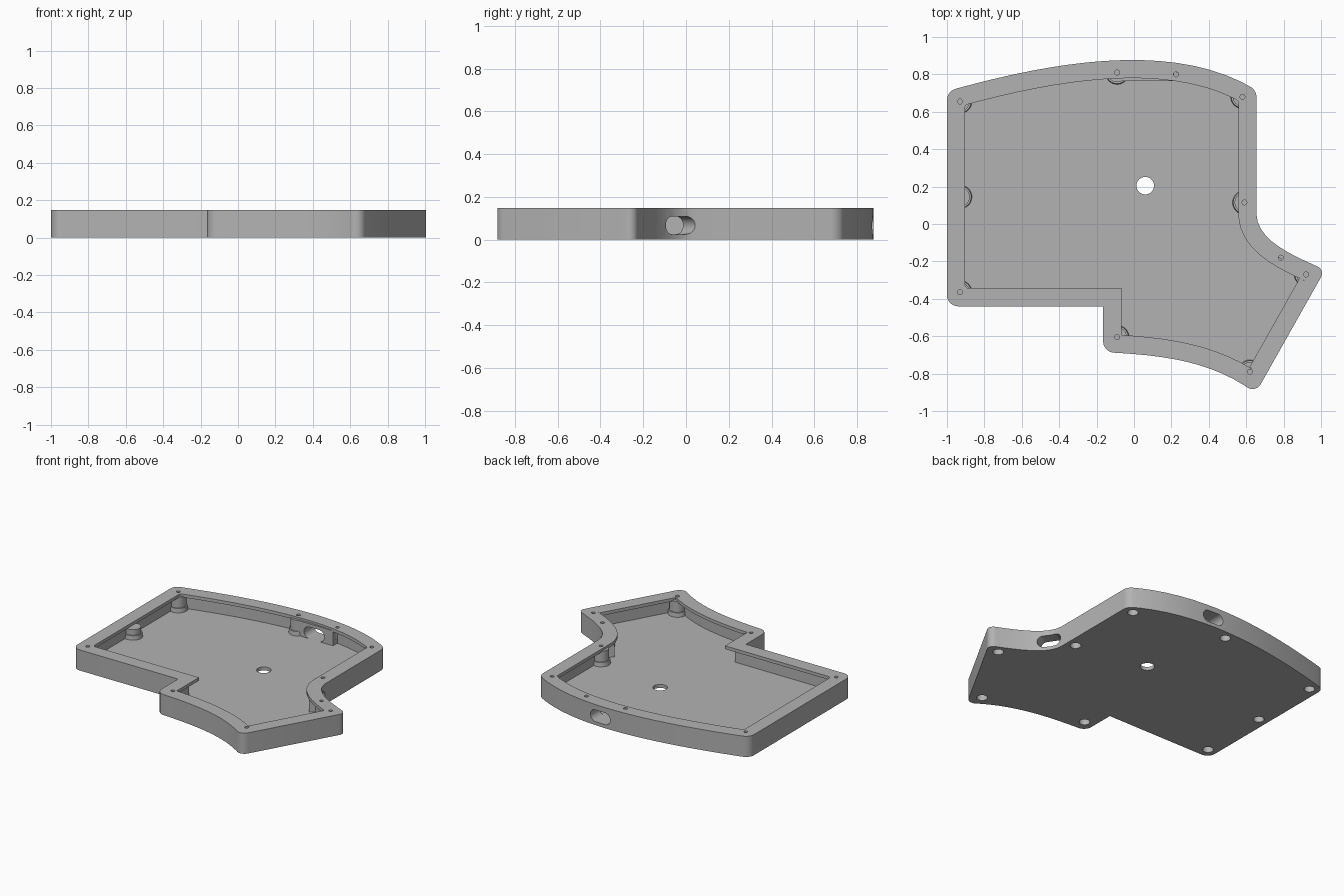
import bpy, math
from mathutils import Vector

if "Cube" in bpy.data.objects:
    bpy.data.objects.remove(bpy.data.objects["Cube"], do_unlink=True)

HEIGHT, FLOOR, LIP = 0.147, 0.025, 0.122

grey = bpy.data.materials.new("case_grey")
grey.use_nodes = True
grey.diffuse_color = (0.45, 0.45, 0.45, 1)
grey.node_tree.nodes["Principled BSDF"].inputs["Base Color"].default_value = (0.45, 0.45, 0.45, 1)


def bezier(a, b, c, d, steps):
    """Points along a cubic curve, both ends included."""
    a, b, c, d = map(Vector, (a, b, c, d))
    out = []
    for i in range(steps + 1):
        t = i / steps
        s = 1 - t
        out.append(a * s**3 + b * 3 * s * s * t + c * 3 * s * t * t + d * t**3)
    return out


# Sharp outline, clockwise from the back right-hand corner
back = bezier((-1, 0.71), (-0.5, 0.85), (0.2, 1.0), (0.655, 0.715), 18)
side = bezier((0.655, 0.05), (0.66, -0.09), (0.85, -0.17), (1.022, -0.245), 10)
front = bezier((0.65, -0.905), (0.42, -0.73), (0.15, -0.70), (-0.165, -0.685), 12)
OUTLINE = back + side + front + [Vector((-0.165, -0.44)), Vector((-1, -0.44))]


def inset(points, dist):
    """Move a clockwise outline inwards with mitred corners."""
    out = []
    for i, p in enumerate(points):
        d1 = (p - points[i - 1]).normalized()
        d2 = (points[(i + 1) % len(points)] - p).normalized()
        n1, n2 = Vector((d1.y, -d1.x)), Vector((d2.y, -d2.x))
        out.append(p + (n1 + n2) * dist / (1 + n1.dot(n2)))
    return out


def fillet(points, radius):
    """Round the convex corners of a clockwise outline."""
    out = []
    for i, p in enumerate(points):
        u = points[i - 1] - p
        v = points[(i + 1) % len(points)] - p
        turn = math.pi - u.angle(v)
        convex = u.x * v.y - u.y * v.x > 0
        if turn < 0.5 or not convex:
            out.append(p)
            continue
        t = min(radius * math.tan(turn / 2), 0.8 * u.length, 0.8 * v.length)
        a, b = p + u.normalized() * t, p + v.normalized() * t
        out += bezier(a, a.lerp(p, 0.55), b.lerp(p, 0.55), b, 8)
    return out


def add_mesh(name, verts, faces):
    mesh = bpy.data.meshes.new(name)
    mesh.from_pydata([tuple(v) for v in verts], [], faces)
    mesh.materials.append(grey)
    obj = bpy.data.objects.new(name, mesh)
    bpy.context.collection.objects.link(obj)
    return obj


def loft(name, lower, upper):
    """Closed solid between two clockwise rings of 3D points."""
    n = len(lower)
    faces = [tuple(range(n)), tuple(range(2 * n - 1, n - 1, -1))]
    faces += [(i, n + i, n + (i + 1) % n, (i + 1) % n) for i in range(n)]
    return add_mesh(name, lower + upper, faces)


def prism(name, points, z0, z1):
    return loft(name, [Vector((p.x, p.y, z0)) for p in points],
                [Vector((p.x, p.y, z1)) for p in points])


def ring(x, y, z, r, sides=32):
    return [Vector((x + r * math.cos(a), y - r * math.sin(a), z))
            for a in (math.tau * i / sides for i in range(sides))]


def cylinder(name, x, y, z0, z1, r0, r1=None):
    return loft(name, ring(x, y, z0, r0), ring(x, y, z1, r1 or r0))


def combine(tool, operation):
    """Apply a boolean to the case and discard the tool."""
    mod = case.modifiers.new(operation, "BOOLEAN")
    mod.operation, mod.object, mod.solver = operation, tool, "EXACT"
    bpy.context.view_layer.objects.active = case
    bpy.ops.object.modifier_apply(modifier=mod.name)
    bpy.data.objects.remove(tool, do_unlink=True)


def cut(tool):
    combine(tool, "DIFFERENCE")


def join(tool):
    combine(tool, "UNION")


# Tray with a wide cavity under an overhanging lip
case = prism("case_tray", fillet(OUTLINE, 0.06), 0, HEIGHT)
cut(prism("cavity", inset(OUTLINE, 0.05), FLOOR, LIP + 0.002))
cut(prism("lip_opening", fillet(inset(OUTLINE, 0.097), 0.02), LIP - 0.002, 0.3))

# Port blocks with rounded slots: centre, outward direction, block length, depth range
PORTS = [((0.065, 0.805), (0, 1), 0.30, -0.04, 0.04),
         ((0.6875, -0.0325), (0.83, 0.557), 0.18, -0.085, -0.015)]
for centre, normal, length, near, far in PORTS:
    c, n = Vector(centre), Vector(normal).normalized()
    along = Vector((n.y, -n.x))
    h = along * length / 2
    join(prism("port_block", [c + n * near - h, c + n * far - h,
                              c + n * far + h, c + n * near + h], FLOOR - 0.01, LIP + 0.01))
    profile = []
    for i in range(34):
        a = math.pi / 2 - math.pi * (i % 17) / 16 - math.pi * (i // 17)
        shift = 0.038 if i < 17 else -0.038
        profile.append((shift + 0.042 * math.cos(a), 0.067 + 0.042 * math.sin(a)))

    def slot_ring(depth):
        return [(c + n * depth + along * u).to_3d() + Vector((0, 0, z)) for u, z in profile]

    cut(loft("port_slot", slot_ring(0.16), slot_ring(near - 0.03)))

# Screw posts with flared feet, bottom recesses and top holes
POSTS = [(-0.93, -0.365), (-0.93, 0.655), (-0.09, 0.81), (0.58, 0.68), (0.59, 0.115),
         (0.92, -0.27), (0.62, -0.79), (-0.09, -0.605)]
SHORT_POST = (-0.93, 0.145)
for x, y in POSTS + [SHORT_POST]:
    top = 0.095 if (x, y) == SHORT_POST else LIP + 0.01
    join(cylinder("post", x, y, FLOOR - 0.01, top, 0.052))
    join(cylinder("post_foot", x, y, FLOOR - 0.005, 0.055, 0.064, 0.06))
    cut(cylinder("recess", x, y, -0.1, 0.045, 0.035))
for x, y in POSTS + [(0.225, 0.80), (0.785, -0.18)]:
    cut(cylinder("screw_hole", x, y, 0.06, 0.3, 0.013))

# Round hole through the floor
cut(cylinder("floor_hole", 0.06, 0.205, -0.1, 0.1, 0.047))

bpy.ops.object.select_all(action="DESELECT")
case.select_set(True)
bpy.context.view_layer.objects.active = case
bpy.ops.object.shade_smooth_by_angle(angle=math.radians(30))
